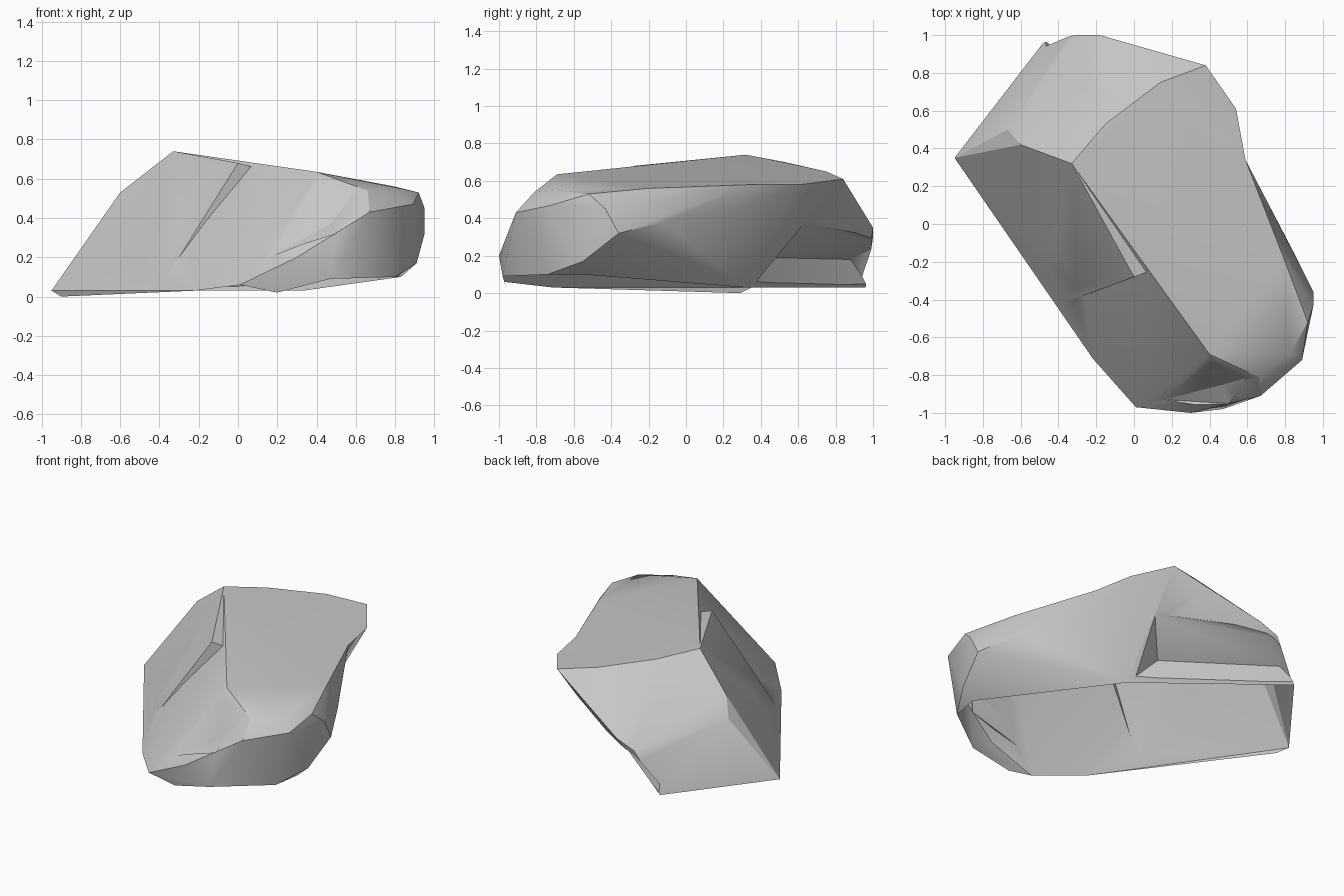
import bpy
import bmesh

default_cube = bpy.data.objects.get("Cube")
if default_cube:
    bpy.data.objects.remove(default_cube, do_unlink=True)

# One plain stone colour
stone = bpy.data.materials.new("grey_stone")
stone.use_nodes = True
grey = (0.57, 0.57, 0.57, 1)
stone.diffuse_color = grey
stone.node_tree.nodes["Principled BSDF"].inputs["Base Color"].default_value = grey


def hull_object(name, points):
    """Make a faceted stone solid that wraps tightly around a few corner points."""
    bm = bmesh.new()
    for point in points:
        bm.verts.new(point)
    result = bmesh.ops.convex_hull(bm, input=bm.verts)
    unused = set(result["geom_interior"]) | set(result["geom_unused"])
    loose = [item for item in unused if isinstance(item, bmesh.types.BMVert)]
    bmesh.ops.delete(bm, geom=loose, context='VERTS')
    bmesh.ops.recalc_face_normals(bm, faces=bm.faces)
    mesh = bpy.data.meshes.new(name)
    bm.to_mesh(mesh)
    bm.free()
    mesh.materials.append(stone)
    obj = bpy.data.objects.new(name, mesh)
    bpy.context.collection.objects.link(obj)
    return obj


def combine(target, other, operation):
    """Apply a boolean and remove the helper solid."""
    modifier = target.modifiers.new(operation.title(), 'BOOLEAN')
    modifier.operation = operation
    modifier.solver = 'EXACT'
    modifier.object = other
    bpy.context.view_layer.objects.active = target
    bpy.ops.object.modifier_apply(modifier=modifier.name)
    bpy.data.objects.remove(other, do_unlink=True)


def open_underside(obj):
    """Remove the flat faces that rest on the ground, leaving an open shell."""
    bm = bmesh.new()
    bm.from_mesh(obj.data)
    bm.normal_update()
    base = [face for face in bm.faces if face.normal.z < -0.7
            and all(vert.co.z < 0.13 for vert in face.verts)]
    bmesh.ops.delete(bm, geom=base, context='FACES')
    bm.to_mesh(obj.data)
    bm.free()


# Sloping top face, from the peak round the front edge
top_rim = [
    (-.33, .32, .74), (-.15, .53, .70), (.14, .75, .65), (.59, .34, .58),
    (.80, -.20, .56), (.83, -.68, .55), (.66, -.81, .54), (.40, -.69, .635),
]

# Widest corners of the flanks
flanks = [
    (-.60, .42, .53), (-.67, .50, .42), (-.31, 1, .30), (-.18, 1, .35),
    (.57, .22, .43), (.83, -.12, .38), (.95, -.36, .32), (.95, -.43, .45),
    (.92, -.52, .53), (.89, -.72, .47), (.91, -.55, .17), (.67, -.91, .43),
    (.50, -.95, .32), (.30, -1, .20),
]

# Foot of the stone, close to the ground
foot = [
    (-.95, .35, .03), (-.90, .29, 0), (-.48, .96, .03), (.33, .32, .03),
    (.83, -.55, .10), (.80, -.74, .10), (.47, -.98, .09), (.20, -.96, .02),
    (.01, -.97, .06), (-.22, -.71, .03), (-.40, -.43, .04), (-.75, .12, .04),
]
boulder = hull_object("boulder", top_rim + flanks + foot)

# Rear shoulder, which meets the overhanging side in a valley
rear_shoulder = hull_object("rear_shoulder", [
    top_rim[2], top_rim[3], (.38, .84, .61), (.54, .61, .58), (.20, .88, .49),
    (.36, .62, .38), flanks[3], flanks[4], foot[2], foot[3], (0, .40, .30),
])
combine(boulder, rear_shoulder, 'UNION')

# Raised slab that ends in a broken step on the long sloping side
side_slab = hull_object("side_slab", [
    top_rim[0], (0, -.28, .68), (.11, -.24, .65), (.1, 0, .5),
    (-.30, -.34, .28), foot[-2], foot[-1], (-.55, .30, .10), (0, 0, .10),
])
combine(boulder, side_slab, 'UNION')

# Hollow worn beneath the overhanging rear ledge
undercut = hull_object("undercut", [
    (.18, .44, .19), (-.43, .88, .18), (.36, .63, .37), (-.29, 1, .28),
    (.50, .82, .42), (-.20, 1.2, .34), (.33, .36, .03), (-.48, .97, .05),
    (.45, .65, -.05), (-.40, 1.2, -.05),
])
combine(boulder, undercut, 'DIFFERENCE')

# Shallow chip below the front edge of the top face
front_chip = hull_object("front_chip", [
    (.34, -.88, .31), (.47, -.85, .37), (.41, -.71, .63), (.62, -.81, .56),
    (.16, -.93, .20), (.50, -.95, .32), (.35, -1.2, .40), (.60, -1.1, .60),
])
combine(boulder, front_chip, 'DIFFERENCE')

open_underside(boulder)

# Soft shading across gentle bends, crisp edges on broken faces
bpy.ops.object.select_all(action='DESELECT')
boulder.select_set(True)
bpy.context.view_layer.objects.active = boulder
bpy.ops.object.shade_smooth_by_angle(angle=0.55)
